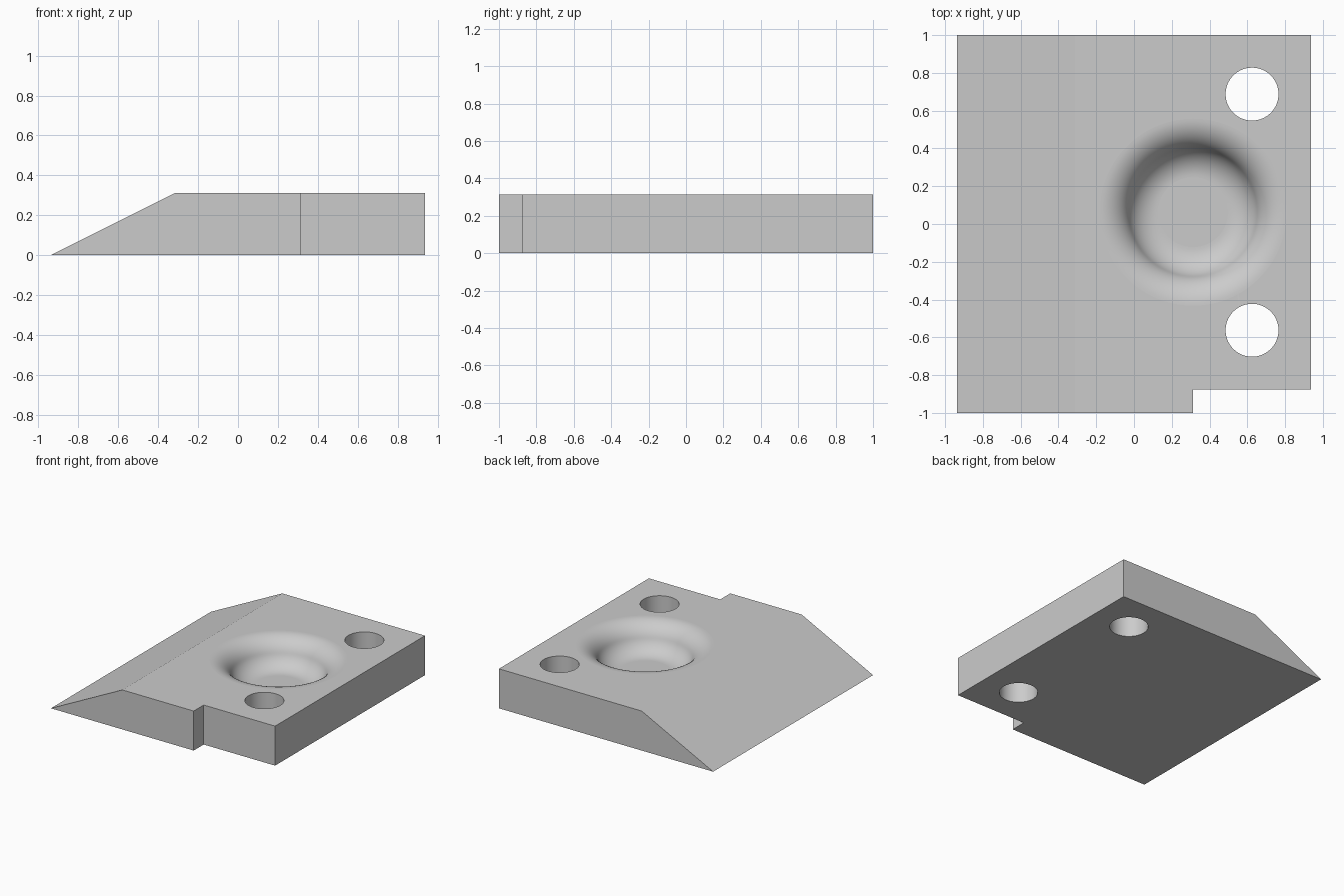
import bpy
import bmesh
import math

if "Cube" in bpy.data.objects:
    bpy.data.objects.remove(bpy.data.objects["Cube"], do_unlink=True)

HEIGHT = 0.3125
DISH_X, DISH_Y = 0.3125, 0.0625

grey = bpy.data.materials.new("plain grey")
grey.use_nodes = True
colour = (0.6, 0.6, 0.6, 1)
grey.diffuse_color = colour
grey.node_tree.nodes["Principled BSDF"].inputs["Base Color"].default_value = colour


def make_object(name, bm):
    bmesh.ops.recalc_face_normals(bm, faces=bm.faces)
    mesh = bpy.data.meshes.new(name)
    bm.to_mesh(mesh)
    bm.free()
    mesh.materials.append(grey)
    obj = bpy.data.objects.new(name, mesh)
    bpy.context.collection.objects.link(obj)
    return obj


def extruded(name, points, shift):
    bm = bmesh.new()
    face = bm.faces.new([bm.verts.new(p) for p in points])
    moved = bmesh.ops.extrude_face_region(bm, geom=[face])["geom"]
    verts = [v for v in moved if isinstance(v, bmesh.types.BMVert)]
    bmesh.ops.translate(bm, verts=verts, vec=shift)
    return make_object(name, bm)


def revolved(name, profile, x, y, steps=96):
    # Rings joined by quads and closed with flat caps
    bm = bmesh.new()
    rings = []
    for r, z in profile:
        angles = [2 * math.pi * i / steps for i in range(steps)]
        rings.append([bm.verts.new((x + r * math.cos(a), y + r * math.sin(a), z))
                      for a in angles])
    for low, high in zip(rings, rings[1:]):
        for i in range(steps):
            j = (i + 1) % steps
            bm.faces.new((low[i], low[j], high[j], high[i]))
    bm.faces.new(rings[0])
    bm.faces.new(rings[-1])
    return make_object(name, bm)


# Wedge plate with a sloped left end
side = [(-0.9375, 0), (0.9375, 0), (0.9375, HEIGHT), (-0.3125, HEIGHT)]
plate = extruded("wedge_plate", [(x, -1, z) for x, z in side], (0, 2, 0))

# Corner notch
notch = [(0.3125, -1.2), (1.2, -1.2), (1.2, -0.875), (0.3125, -0.875)]
cutters = [extruded("notch_cutter", [(x, y, -0.2) for x, y in notch], (0, 0, 1))]

# Two through holes
for y in (0.6875, -0.5625):
    cutters.append(revolved("hole_cutter", [(0.14, -0.2), (0.14, 0.6)], 0.625, y))

# Round dish: a concave arc from the floor flows into a convex lip
depth, inner, outer, arc_steps = 0.21, 0.185, 0.495, 14
turn = 2 * math.atan(depth / (outer - inner))
radius = (outer - inner) / (2 * math.sin(turn))
arc = [(radius * math.sin(turn * i / arc_steps),
        radius * (1 - math.cos(turn * i / arc_steps))) for i in range(arc_steps + 1)]
profile = [(inner + r, HEIGHT - depth + z) for r, z in arc]
profile += [(outer - r, HEIGHT - z) for r, z in reversed(arc[:-1])]
profile.append((outer, HEIGHT + 0.2))
cutters.append(revolved("dish_cutter", profile, DISH_X, DISH_Y))

bpy.ops.object.select_all(action="DESELECT")
plate.select_set(True)
bpy.context.view_layer.objects.active = plate
for cutter in cutters:
    cutter.hide_render = True
    cut = plate.modifiers.new(cutter.name, "BOOLEAN")
    cut.operation = "DIFFERENCE"
    cut.solver = "EXACT"
    cut.object = cutter
    bpy.ops.object.modifier_apply(modifier=cut.name)
    bpy.data.objects.remove(cutter, do_unlink=True)

# Smooth hole walls and dish, flat large faces
bpy.ops.object.shade_smooth_by_angle(angle=math.radians(30))
for face in plate.data.polygons:
    if face.area > 0.05:
        face.use_smooth = False
